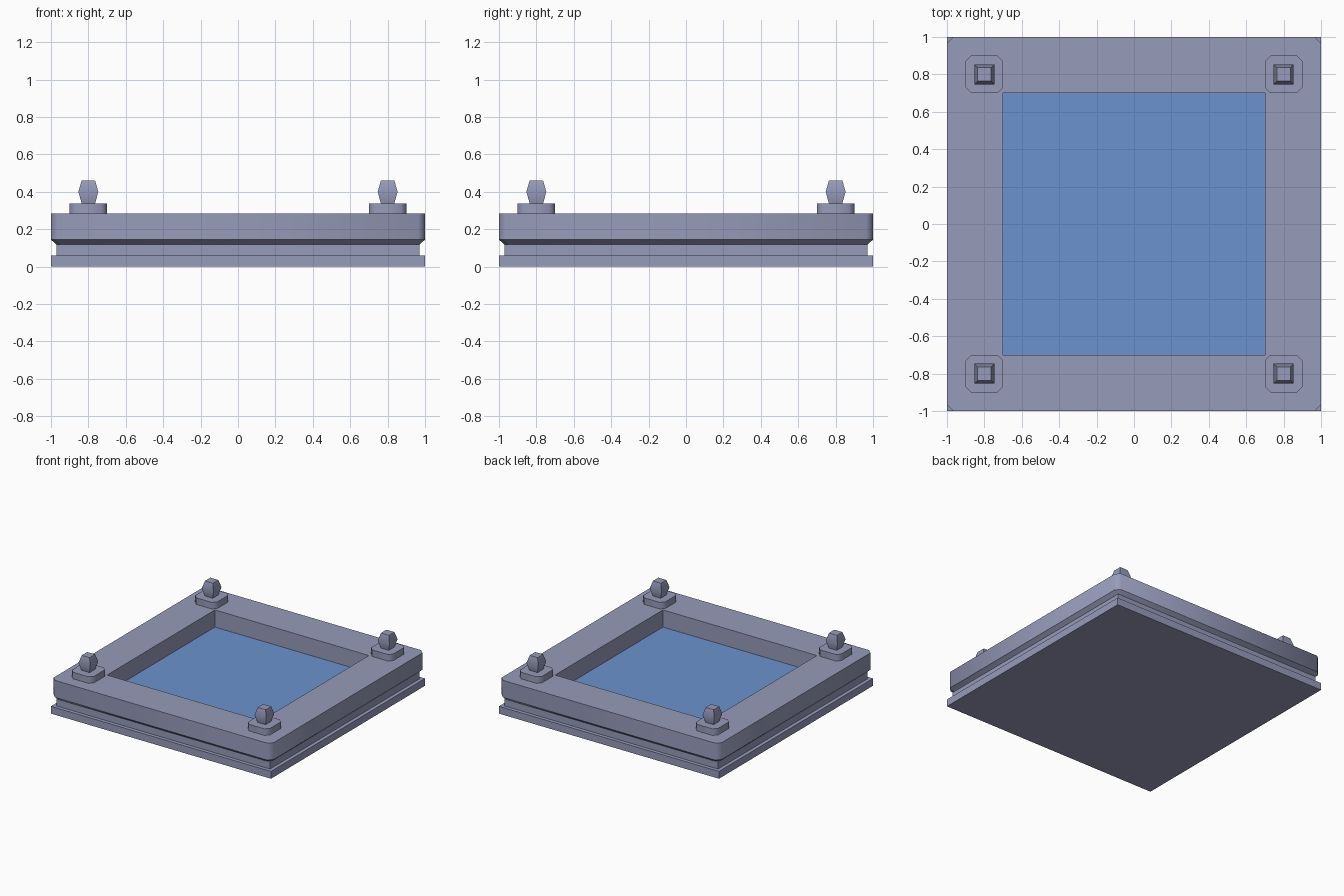
import bpy, bmesh, math

if "Cube" in bpy.data.objects:
    bpy.data.objects.remove(bpy.data.objects["Cube"])


def material(name, color):
    m = bpy.data.materials.new(name)
    m.diffuse_color = (*color, 1)
    m.use_nodes = True
    m.node_tree.nodes["Principled BSDF"].inputs["Base Color"].default_value = m.diffuse_color
    return m


STONE = material("grey blue stone", (0.31, 0.33, 0.49))
WATER = material("water blue", (0.147, 0.288, 0.62))


def loft(name, loops, mat, center=(0, 0), cap_top=True, cap_bottom=True):
    """Stack square loops given as (half size, corner cut, z)."""
    bm = bmesh.new()
    rings = []
    for h, c, z in loops:
        k = h - c
        pts = [(h, -k), (h, k), (k, h), (-k, h), (-h, k), (-h, -k), (-k, -h), (k, -h)]
        if c == 0:
            pts = [(h, -h), (h, h), (h, h), (-h, h), (-h, h), (-h, -h), (-h, -h), (h, -h)]
        rings.append([bm.verts.new((x + center[0], y + center[1], z)) for x, y in pts])
    for a, b in zip(rings, rings[1:]):
        for i in range(8):
            j = (i + 1) % 8
            bm.faces.new((a[i], a[j], b[j], b[i]))
    if cap_bottom:
        bm.faces.new(rings[0][::-1])
    if cap_top:
        bm.faces.new(rings[-1])
    # merge the doubled points of uncut corners
    bmesh.ops.remove_doubles(bm, verts=bm.verts, dist=1e-4)
    bmesh.ops.recalc_face_normals(bm, faces=bm.faces)
    me = bpy.data.meshes.new(name)
    bm.to_mesh(me)
    bm.free()
    me.materials.append(mat)
    ob = bpy.data.objects.new(name, me)
    bpy.context.collection.objects.link(ob)
    bpy.ops.object.select_all(action='DESELECT')
    ob.select_set(True)
    bpy.context.view_layer.objects.active = ob
    bpy.ops.object.shade_smooth_by_angle(angle=math.radians(46))
    return ob


# Base slab and recessed band
loft("base_slab", [(1, 0, 0), (1, 0, 0.06)], STONE)
loft("recessed_band", [(0.97, 0, 0.06), (0.97, 0, 0.118)], STONE)

# Rim: sloped underside, outer wall, top, inner wall down to the water
loft("basin_rim", [(0.97, 0.03, 0.117), (1, 0.035, 0.144), (1, 0.035, 0.283),
                   (0.7, 0, 0.283), (0.7, 0, 0.117)],
     STONE, cap_top=False, cap_bottom=False)

# Water surface
loft("water", [(0.7, 0, 0.118), (0.7, 0, 0.142)], WATER)

# Corner pads with faceted finials
for n, (sx, sy) in enumerate([(-1, -1), (1, -1), (1, 1), (-1, 1)]):
    c = (0.8 * sx, 0.8 * sy)
    loft(f"corner_pad_{n}", [(0.1, 0.03, 0.283), (0.1, 0.03, 0.337)], STONE, c)
    loft(f"corner_finial_{n}", [(0.036, 0, 0.337), (0.053, 0, 0.4), (0.036, 0, 0.46)], STONE, c)
